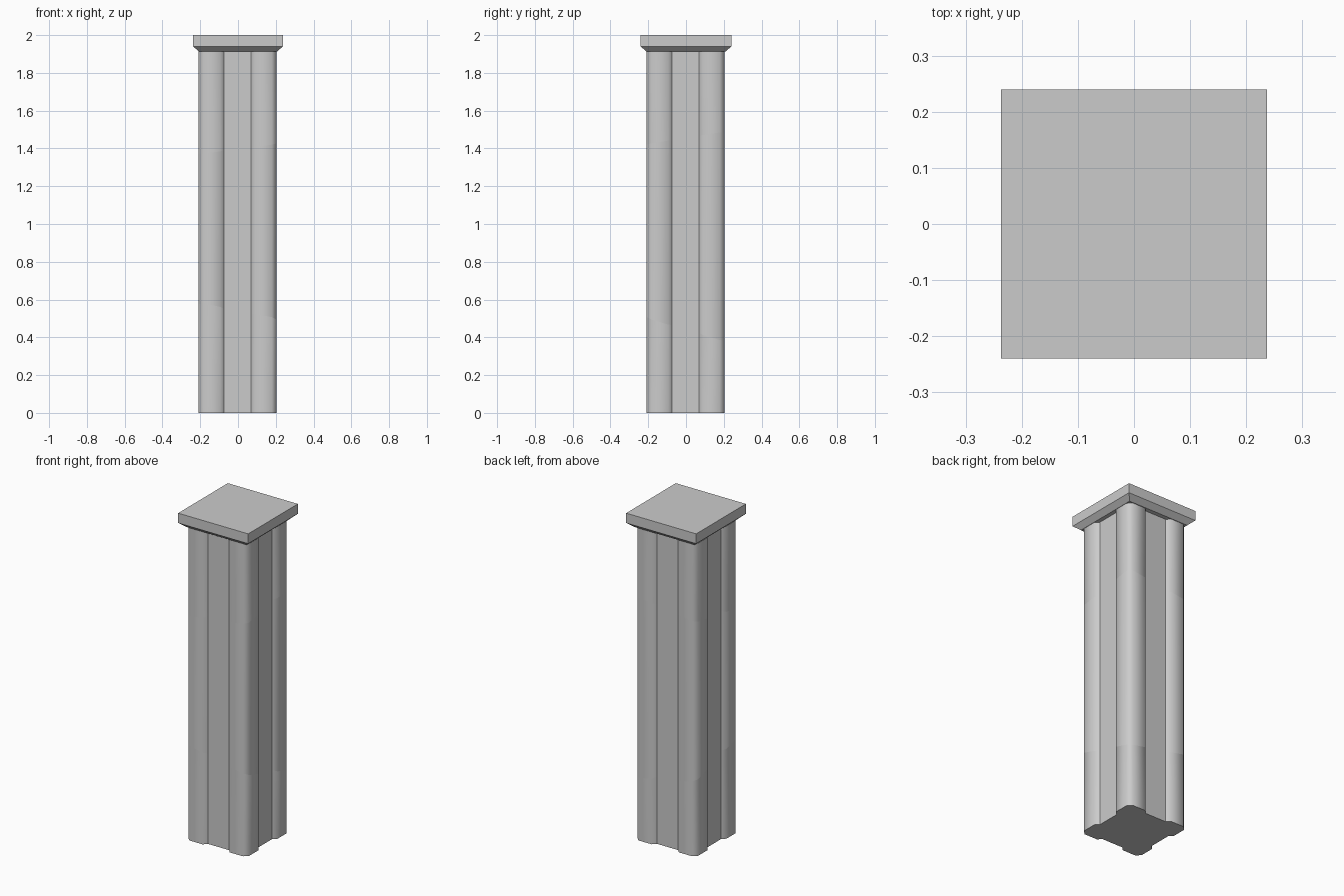
import bpy, bmesh, math
from mathutils import Vector

cube = bpy.data.objects.get("Cube")
if cube:
    bpy.data.objects.remove(cube, do_unlink=True)

stone = bpy.data.materials.new("grey stone")
stone.use_nodes = True
GREY = (0.6, 0.6, 0.6, 1)
stone.diffuse_color = GREY
stone.node_tree.nodes["Principled BSDF"].inputs["Base Color"].default_value = GREY

HALF, PANEL, FACE, RECESS, BEVEL = 0.206, 0.072, 0.092, 0.022, 0.025
SHAFT_TOP, CAP_LOW, TOP = 1.912, 1.94, 2.0


def shaft_outline():
    """Square section with a recessed panel on each side and bevelled corners."""
    side = [(-PANEL, HALF - RECESS), (PANEL, HALF - RECESS), (FACE, HALF), (HALF - BEVEL, HALF)]
    corner = [(HALF, HALF - BEVEL), (HALF, FACE)]
    pts = []
    for k in range(4):
        c, s = round(math.cos(k * math.pi / 2)), round(math.sin(k * math.pi / 2))
        pts += [(x * c + y * s, y * c - x * s) for x, y in side + corner]
    return [(x - 0.002, y - 0.002) for x, y in pts]


def square(half_x, half_y):
    return [(-half_x, -half_y), (half_x, -half_y), (half_x, half_y), (-half_x, half_y)]


def loft(rings):
    """Closed solid through (outline, height) rings."""
    bm = bmesh.new()
    loops = [[bm.verts.new((x, y, z)) for x, y in pts] for pts, z in rings]
    for low, high in zip(loops, loops[1:]):
        for i in range(len(low)):
            j = (i + 1) % len(low)
            bm.faces.new((low[i], low[j], high[j], high[i]))
    bm.faces.new(loops[0])
    bm.faces.new(loops[-1])
    bmesh.ops.recalc_face_normals(bm, faces=bm.faces)
    return bm


def add_chunk(name, bm, planes, smooth):
    """Keep the part of the solid behind every cutting plane, capping each cut."""
    for point, normal in planes:
        geom = bm.verts[:] + bm.edges[:] + bm.faces[:]
        bmesh.ops.bisect_plane(bm, geom=geom, plane_co=point, plane_no=normal, clear_outer=True)
        rim = [e for e in bm.edges if e.is_boundary]
        bmesh.ops.triangle_fill(bm, edges=rim, use_beauty=True)
    bmesh.ops.recalc_face_normals(bm, faces=bm.faces)
    for f in bm.faces:
        f.smooth = smooth
    # keep panel corners and cut rims crisp, corner columns soft
    for e in bm.edges:
        if len(e.link_faces) == 2:
            angle = e.calc_face_angle(0)
            e.smooth = angle < 0.1 or (e.is_convex and angle < 0.9)
    mesh = bpy.data.meshes.new(name)
    bm.to_mesh(mesh)
    bm.free()
    mesh.materials.append(stone)
    bpy.context.collection.objects.link(bpy.data.objects.new(name, mesh))


def flip(plane):
    return plane[0], -plane[1]


# Tilted break planes across the shaft
low_break = (Vector((0, 0, 0.48)), Vector((0.2, 0.3, 1)))
high_break = (Vector((0, 0, 1.43)), Vector((-0.13, -0.16, 1)))

# Three upright break planes meeting at one line in the head
hub = Vector((-0.043, -0.02, 0))
ends = [Vector((0.237, -0.003, 0)), Vector((-0.237, 0.123, 0)), Vector((-0.06, -0.24, 0))]
walls = []
for end in ends:
    d = (end - hub).normalized()
    walls.append((hub, Vector((d.y, -d.x, 0))))


def shaft():
    outline = shaft_outline()
    return loft([(outline, 0), (outline, SHAFT_TOP)])


def cap():
    return loft([(square(0.206, 0.208), SHAFT_TOP), (square(0.237, 0.24), CAP_LOW),
                 (square(0.237, 0.24), TOP)])


# Shaft base and middle
add_chunk("shaft_base", shaft(), [low_break], True)
add_chunk("shaft_middle", shaft(), [flip(low_break), high_break], True)

# Upper shaft and cap, each in three wedges
for i, place in enumerate(("back", "right", "front_left")):
    wedge = [walls[i], flip(walls[(i + 1) % 3])]
    add_chunk("shaft_head_" + place, shaft(), [flip(high_break)] + wedge, True)
    add_chunk("cap_" + place, cap(), wedge, False)
